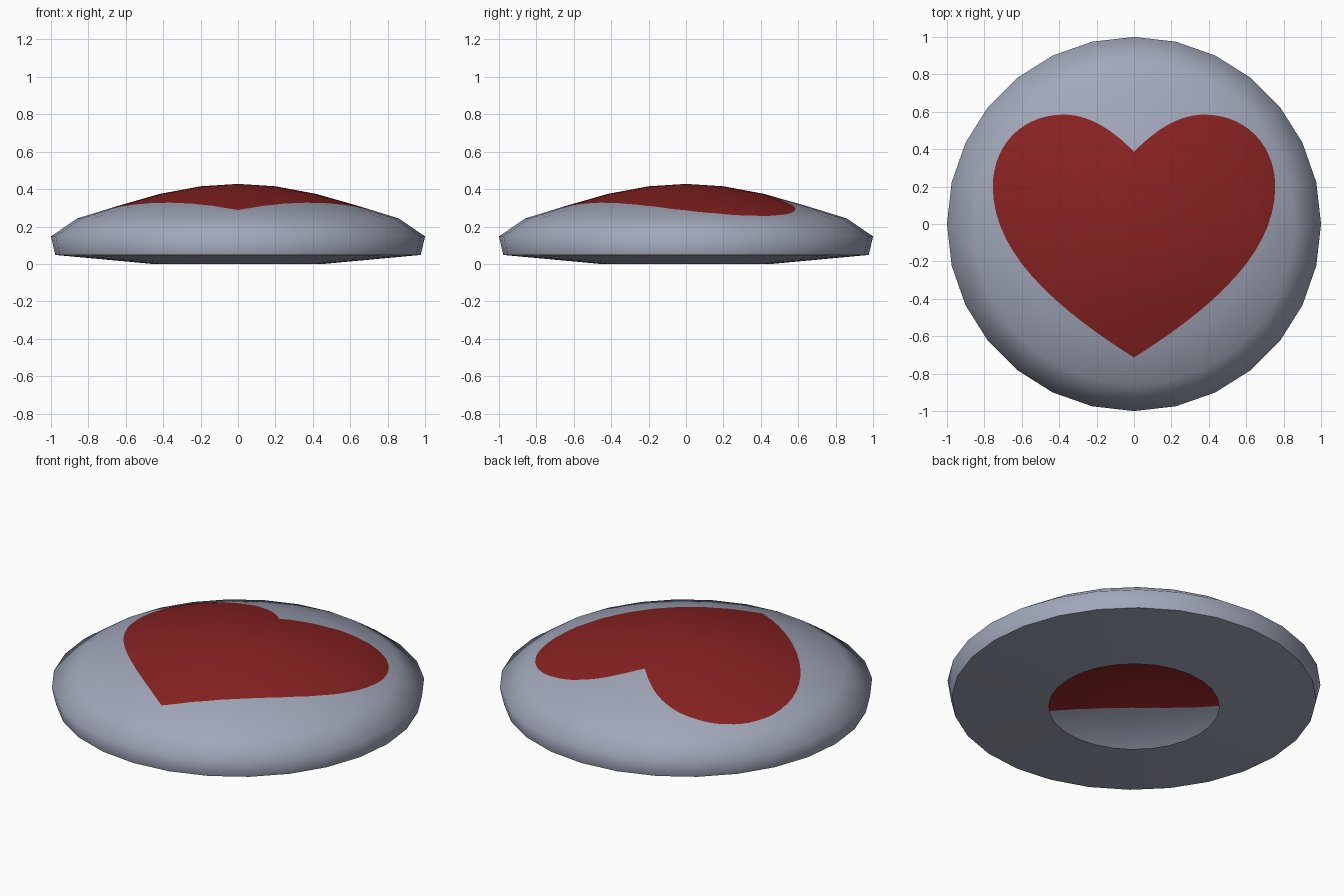
import bpy, bmesh, math
from mathutils import Vector
from mathutils.geometry import delaunay_2d_cdt, interpolate_bezier

if "Cube" in bpy.data.objects:
    bpy.data.objects.remove(bpy.data.objects["Cube"])

N = 28
STEP = 2 * math.pi / N
# dome profile from centre to widest edge: radius, height
PROFILE = [(0, .428), (.2, .415), (.42, .374), (.65, .308), (.86, .243), (1, .147)]
TILT = [90, 83, 77, 73, 60, 20]          # elevation of the smooth normal at each ring
LOW_R, LOW_Z, LOW_TILT = .977, .048, -14  # lower edge of the side band
HOLE_R = .457


def material(name, colour):
    m = bpy.data.materials.new(name)
    m.diffuse_color = (*colour, 1)
    m.use_nodes = True
    m.node_tree.nodes["Principled BSDF"].inputs["Base Color"].default_value = m.diffuse_color
    return m


grey = material("blue grey", (.36, .39, .49))
red = material("heart red", (.25, .016, .016))


def ring(r):
    return [Vector((r * math.cos(i * STEP), r * math.sin(i * STEP))) for i in range(N)]


def facet_radius(p):
    """Radius of the ring polygon that passes through p."""
    a = math.atan2(p.y, p.x) % STEP - STEP / 2
    return p.xy.length * math.cos(a) / math.cos(STEP / 2)


def along(r, values):
    """Interpolate values given per profile ring at radius r."""
    for k in range(len(PROFILE) - 1):
        r0, r1 = PROFILE[k][0], PROFILE[k + 1][0]
        if r <= r1 or k == len(PROFILE) - 2:
            t = min(1, (r - r0) / (r1 - r0))
            return values[k] + (values[k + 1] - values[k]) * t


# heart outline: right half as three curves, then mirrored
CURVES = [((0, -.714), (.45, -.43), (.755, -.14), (.755, .2)),
          ((.755, .2), (.755, .42), (.6, .585), (.375, .585)),
          ((.375, .585), (.23, .585), (.10, .49), (0, .385))]
half = []
for a, b, c, d in CURVES:
    half += interpolate_bezier(Vector(a), Vector(b), Vector(c), Vector(d), 15)[:-1]
half = [Vector(p[:2]) for p in half] + [Vector((0, .385))]
heart = half + [Vector((-p.x, p.y)) for p in reversed(half[1:-1])]


def in_heart(p):
    inside = False
    for a, b in zip(heart, heart[1:] + heart[:1]):
        if (a.y > p.y) != (b.y > p.y) and p.x < a.x + (p.y - a.y) * (b.x - a.x) / (b.y - a.y):
            inside = not inside
    return inside


def make_object(name, bm, mats):
    me = bpy.data.meshes.new(name)
    bm.to_mesh(me)
    bm.free()
    for m in mats:
        me.materials.append(m)
    ob = bpy.data.objects.new(name, me)
    bpy.context.collection.objects.link(ob)
    return ob


# flat layout of the dome: rings, spokes and heart outline as cut lines
pts, edges = [Vector((0, 0))], []
for k, (r, z) in enumerate(PROFILE[1:]):
    base = len(pts)
    pts += ring(r)
    for i in range(N):
        edges.append((base + i, base + (i + 1) % N))
        edges.append((base + i, base - N + i if k else 0))
base = len(pts)
pts += heart
edges += [(base + i, base + (i + 1) % len(heart)) for i in range(len(heart))]
verts2, _, faces2, *_ = delaunay_2d_cdt(pts, edges, [], 0, 1e-5)

# dome with inset heart faces
bm = bmesh.new()
vs = [bm.verts.new((p.x, p.y, along(facet_radius(p), [z for r, z in PROFILE]))) for p in verts2]
for f in faces2:
    face = bm.faces.new([vs[i] for i in f])
    face.material_index = int(in_heart(face.calc_center_median()))
# side band under the dome
upper = [bm.verts.new((p.x, p.y, PROFILE[-1][1])) for p in ring(1)]
lower = [bm.verts.new((p.x, p.y, LOW_Z)) for p in ring(LOW_R)]
for i in range(N):
    j = (i + 1) % N
    bm.faces.new((lower[i], lower[j], upper[j], upper[i]))
bmesh.ops.remove_doubles(bm, verts=bm.verts, dist=1e-4)
for f in bm.faces:
    f.smooth = True
dome = make_object("dome", bm, [grey, red])


# rounded shading that ignores the cut lines
def dome_normal(p):
    tilt = LOW_TILT if p.z < .1 else along(facet_radius(p), TILT)
    a, e = math.atan2(p.y, p.x), math.radians(tilt)
    return (math.cos(a) * math.cos(e), math.sin(a) * math.cos(e), math.sin(e))


dome.data.normals_split_custom_set_from_vertices([dome_normal(v.co) for v in dome.data.vertices])

# shallow underside with an open round hole
bm = bmesh.new()
outer = [bm.verts.new((p.x, p.y, LOW_Z)) for p in ring(LOW_R)]
inner = [bm.verts.new((p.x, p.y, 0)) for p in ring(HOLE_R)]
for i in range(N):
    j = (i + 1) % N
    bm.faces.new((inner[i], inner[j], outer[j], outer[i])).smooth = True
make_object("underside", bm, [grey])
